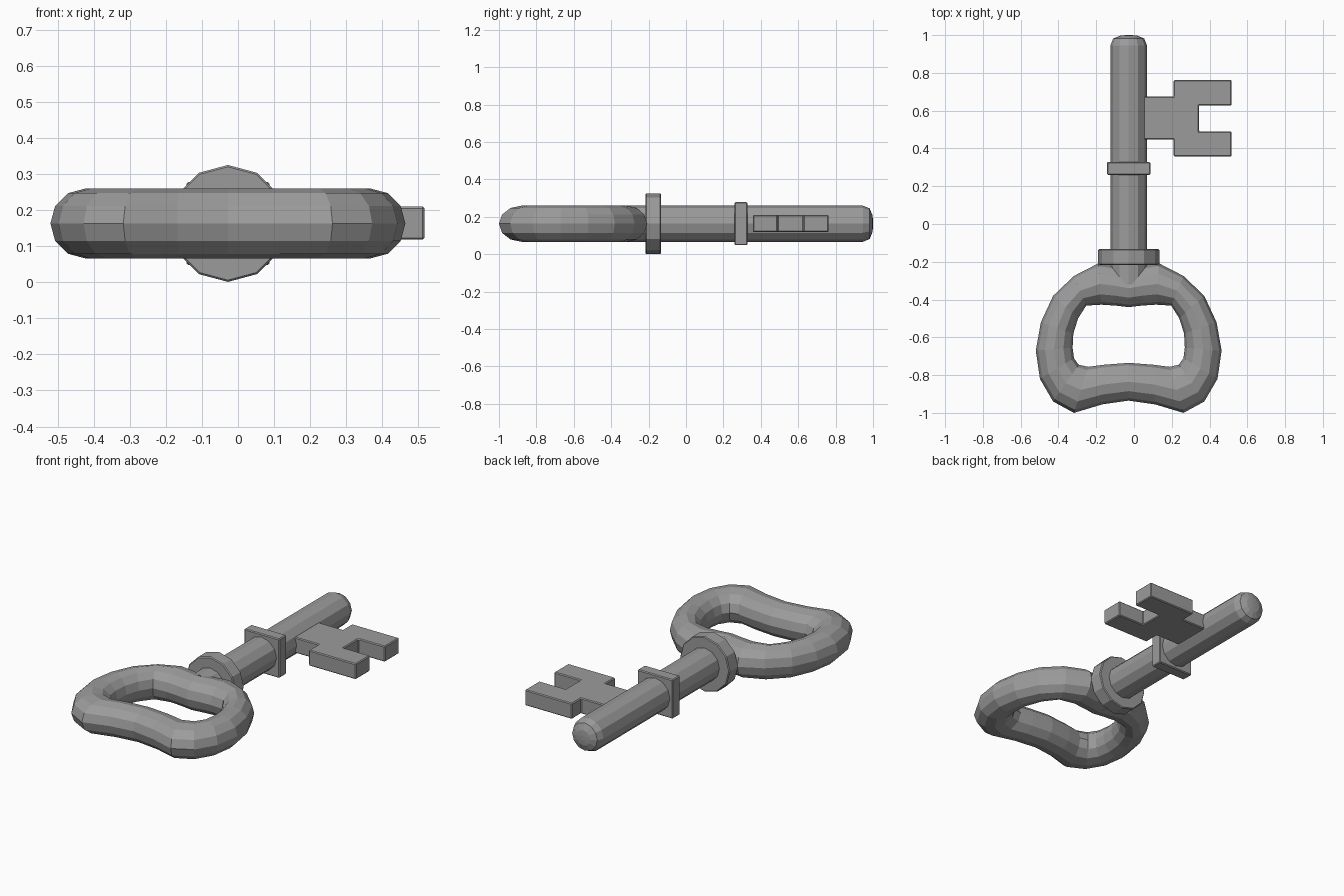
import bpy, bmesh
from math import sin, cos, tau
from mathutils import Vector

if "Cube" in bpy.data.objects:
    bpy.data.objects.remove(bpy.data.objects["Cube"])

CX, CZ = -0.028, 0.163   # axis of the shaft
SIDES = 12

# Dark grey metal
metal = bpy.data.materials.new("dark_metal")
metal.diffuse_color = (0.33, 0.33, 0.33, 1)
metal.use_nodes = True
metal.node_tree.nodes["Principled BSDF"].inputs["Base Color"].default_value = metal.diffuse_color


def finish(name, bm):
    bmesh.ops.recalc_face_normals(bm, faces=bm.faces)
    mesh = bpy.data.meshes.new(name)
    bm.to_mesh(mesh)
    bm.free()
    mesh.materials.append(metal)
    obj = bpy.data.objects.new(name, mesh)
    bpy.context.collection.objects.link(obj)
    return obj


def skin(name, rings, closed=False):
    """Join a row of equal-sized vertex rings with quads."""
    bm = bmesh.new()
    loops = [[bm.verts.new(p) for p in ring] for ring in rings]
    pairs = list(zip(loops, loops[1:]))
    if closed:
        pairs.append((loops[-1], loops[0]))
    for a, b in pairs:
        for i in range(len(a)):
            j = (i + 1) % len(a)
            bm.faces.new((a[i], a[j], b[j], b[i]))
    if not closed:
        bm.faces.new(loops[0])
        bm.faces.new(loops[-1])
    return finish(name, bm)


def lathe(name, profile):
    """Turn (radius, y) points around the shaft axis."""
    angles = [tau * i / SIDES for i in range(SIDES)]
    return skin(name, [[(CX + r * cos(a), y, CZ + r * sin(a)) for a in angles]
                       for r, y in profile])


def plate(name, outline, z0, z1):
    """Extrude an x-y outline from z0 to z1 and soften its edges."""
    bm = bmesh.new()
    face = bm.faces.new([bm.verts.new((x, y, z0)) for x, y in outline])
    ext = bmesh.ops.extrude_face_region(bm, geom=[face])
    verts = [g for g in ext["geom"] if isinstance(g, bmesh.types.BMVert)]
    bmesh.ops.translate(bm, verts=verts, vec=(0, 0, z1 - z0))
    obj = finish(name, bm)
    mod = obj.modifiers.new("bevel", 'BEVEL')
    mod.width = 0.005
    mod.segments = 1


# Shaft with domed tip
lathe("shaft", [(0.097, -0.32), (0.097, 0.945), (0.082, 0.982),
                (0.045, 0.997), (0.015, 1.0)])

# Round collar beside the handle
lathe("round_collar", [(0.157, -0.217), (0.162, -0.212),
                       (0.162, -0.138), (0.157, -0.133)])

# Square collar
plate("square_collar", [(-0.143, 0.26), (0.087, 0.26),
                        (0.087, 0.328), (-0.143, 0.328)], 0.048, 0.278)

# Notched bit
plate("bit", [(0.0, 0.448), (0.21, 0.448), (0.21, 0.358), (0.517, 0.358),
              (0.517, 0.49), (0.345, 0.49), (0.345, 0.628), (0.517, 0.628),
              (0.517, 0.762), (0.21, 0.762), (0.21, 0.676), (0.0, 0.676)],
      0.118, 0.21)

# Handle loop: outer and inner outline points of one half, mirrored
half = [((0, -.24), (0, -.44)), ((.08, -.222), (.07, -.432)),
        ((.16, -.208), (.145, -.427)), ((.29, -.275), (.225, -.432)),
        ((.40, -.38), (.268, -.50)), ((.465, -.52), (.293, -.58)),
        ((.492, -.67), (.297, -.655)), ((.47, -.82), (.29, -.71)),
        ((.40, -.94), (.265, -.745)), ((.29, -1.0), (.215, -.756)),
        ((.14, -.955), (.13, -.745)), ((0, -.935), (0, -.735))]
path = half + [((-a, b), (-c, d)) for (a, b), (c, d) in reversed(half[1:-1])]
rings = []
for outer, inner in path:
    mid = (Vector(outer) + Vector(inner)) / 2
    arm = Vector(outer) - mid
    ring = []
    for k in range(SIDES):
        a = tau * k / SIDES
        p = mid + arm * cos(a)
        ring.append((CX + p.x, p.y, CZ + 0.097 * sin(a)))
    rings.append(ring)
skin("handle_loop", rings, closed=True)
